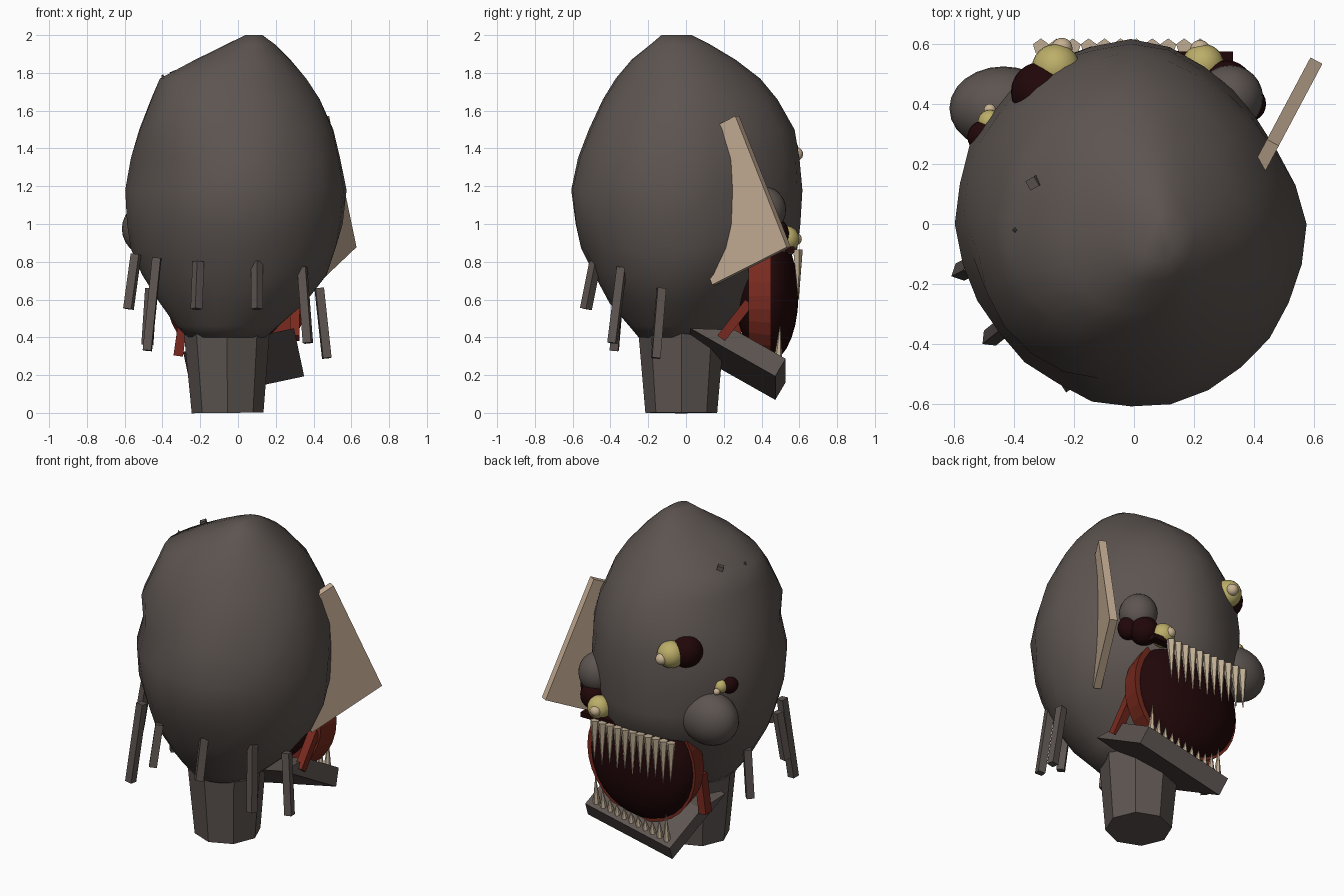
import bpy, bmesh, math, random
from mathutils import Vector, Matrix, Euler

random.seed(4)
if "Cube" in bpy.data.objects:
    bpy.data.objects.remove(bpy.data.objects["Cube"], do_unlink=True)


def material(name, red, green, blue):
    mat = bpy.data.materials.new(name)
    mat.use_nodes = True
    mat.diffuse_color = (red, green, blue, 1)
    mat.node_tree.nodes["Principled BSDF"].inputs["Base Color"].default_value = (red, green, blue, 1)
    return mat


skin = material("grey skin", .108, .089, .081)
wood = material("tan board", .55, .415, .295)
bone = material("tooth bone", .54, .43, .3)
flesh = material("dark mouth red", .015, .002, .0025)
lip = material("brick red", .19, .023, .013)
eye_yellow = material("eye yellow", .5, .42, .14)
pupil_cream = material("pupil cream", .58, .45, .29)


def finish(bm, name, mat, smooth=False):
    bmesh.ops.recalc_face_normals(bm, faces=bm.faces)
    for face in bm.faces:
        face.smooth = smooth
    mesh = bpy.data.meshes.new(name)
    bm.to_mesh(mesh)
    bm.free()
    mesh.materials.append(mat)
    obj = bpy.data.objects.new(name, mesh)
    bpy.context.collection.objects.link(obj)
    return obj


def ball(name, mat, centre, radii):
    bm = bmesh.new()
    bmesh.ops.create_uvsphere(bm, u_segments=24, v_segments=14, radius=1)
    bmesh.ops.transform(bm, matrix=Matrix.LocRotScale(Vector(centre), None, Vector(radii)), verts=bm.verts)
    return finish(bm, name, mat, True)


def box(name, mat, centre, size, angles=(0, 0, 0), wedge=False):
    bm = bmesh.new()
    bmesh.ops.create_cube(bm, size=1)
    if wedge:
        # Slope the rear face forward to a sharp lower edge
        for vert in bm.verts:
            if vert.co.y < 0 < vert.co.z:
                vert.co.y = -.1
    turn = Euler([math.radians(a) for a in angles])
    place = Matrix.LocRotScale(Vector(centre), turn, Vector(size))
    bmesh.ops.transform(bm, matrix=place, verts=bm.verts)
    return finish(bm, name, mat)


def rod(name, mat, start, end, radius_start, radius_end, sides):
    # Straight tapered prism or cone between two points
    start, end = Vector(start), Vector(end)
    bm = bmesh.new()
    bmesh.ops.create_cone(bm, cap_ends=True, segments=sides, radius1=radius_start,
                          radius2=radius_end, depth=(end - start).length)
    turn = (end - start).to_track_quat("Z", "Y")
    bmesh.ops.transform(bm, matrix=Matrix.LocRotScale((start + end) / 2, turn, None), verts=bm.verts)
    return finish(bm, name, mat)


# Head: lofted rings given as height, x range, y range, pressed in along one diagonal
rings = [
    (.4, -.27, .15, -.25, .18), (.46, -.33, .22, -.3, .25),
    (.58, -.42, .36, -.4, .36), (.73, -.51, .48, -.49, .47),
    (.87, -.57, .53, -.55, .59), (1, -.59, .56, -.59, .6),
    (1.18, -.6, .58, -.61, .61), (1.35, -.57, .55, -.57, .6),
    (1.5, -.51, .51, -.52, .57), (1.66, -.45, .44, -.44, .48),
    (1.77, -.4, .37, -.37, .39), (1.87, -.22, .28, -.29, .26),
    (1.95, -.06, .2, -.19, .13), (2, .04, .13, -.13, .03)]
bm = bmesh.new()
segments = 28
diagonal = .66
loops = []
for height, left, right, front, back in rings:
    loop = []
    for i in range(segments):
        turn = math.tau * i / segments
        if math.cos(turn - diagonal) > 0:
            press = .08
        else:
            press = .05 if height < 1.5 else -.08
        swell = 1 - press * max(0, math.cos(2 * (turn - diagonal))) + random.uniform(-.012, .012)
        loop.append(bm.verts.new(((left + right) / 2 + (right - left) / 2 * math.cos(turn) * swell,
                                  (front + back) / 2 + (back - front) / 2 * math.sin(turn) * swell,
                                  height)))
    loops.append(loop)
for low, high in zip(loops, loops[1:]):
    for i in range(segments):
        j = (i + 1) % segments
        bm.faces.new((low[i], low[j], high[j], high[i]))
bm.faces.new(loops[0])
bm.faces.new(loops[-1])
finish(bm, "head", skin, True)

# Neck
rod("neck", skin, (-.055, -.025, 0), (-.06, -.025, .46), .19, .23, 8)

# Nose and lump over the low eye
ball("nose", skin, (-.435, .385, .975), (.18, .14, .16))
ball("brow_lump", skin, (.32, .42, 1.075), (.11, .11, .12))

# Mouth with its lip ring
ball("mouth", flesh, (-.015, .43, .62), (.355, .165, .355))
bm = bmesh.new()
bmesh.ops.create_cone(bm, cap_ends=True, segments=32, radius1=.35, radius2=.375, depth=.12)
place = Matrix.Translation((-.005, .39, .62)) @ Matrix.Rotation(-math.pi / 2, 4, "X")
bmesh.ops.transform(bm, matrix=place, verts=bm.verts)
finish(bm, "lip_ring", lip)
box("upper_gum", flesh, (.2, .55, .865), (.26, .05, .03))

# Jaw hinges
box("hinge_left", lip, (.3, .26, .49), (.05, .05, .24), (-38, 0, 0))
box("hinge_right", lip, (-.3, .26, .42), (.05, .06, .24), (0, 8, 0))

# Slanted jaw and its teeth
jaw_centre, jaw_angles = Vector((.02, .275, .305)), (-30, -12, 0)
box("jaw", skin, jaw_centre, (.6, .52, .11), jaw_angles, wedge=True)
jaw_turn = Euler([math.radians(a) for a in jaw_angles]).to_matrix()
for i in range(11):
    side = i / 5 - 1
    length = .07 + .1 * abs(side) ** 4
    root = jaw_centre + jaw_turn @ Vector((side * .25, .22, .045))
    rod("lower_tooth", bone, root, root + Vector((0, .01, length)), .022, .002, 6)

# Upper teeth
for i in range(11):
    x = -.31 + i * .053
    rod("upper_tooth", bone, (x, .59, .865), (x, .595, .62 - .02 * (i % 2)), .028, .002, 5)

# Eyes: dark socket, yellow ball, cream pupil
eyes = {
    "high": ((-.31, .44, 1.385), .1, (-.26, .52, 1.38), .08, (-.24, .585, 1.37), .035),
    "small": ((-.5, .29, 1.17), .055, (-.48, .34, 1.17), .04, (-.48, .38, 1.15), .02),
    "low": ((.31, .46, .95), .085, (.23, .53, .92), .07, (.22, .58, .92), .033)}
for name, (socket, wide, white, middle, pupil, small) in eyes.items():
    ball(name + "_eye_socket", flesh, socket, (wide, wide, wide))
    ball(name + "_eye", eye_yellow, white, (middle, middle, middle))
    ball(name + "_pupil", pupil_cream, pupil, (small, small, small))
ball("low_eye_corner", flesh, (.38, .4, .97), (.06, .06, .07))

# Ear board
box("ear_board", wood, (.43, .21, 1.125), (.045, .49, .76), (24, 0, -28))

# Quills hanging round the nape
quills = [
    ((-.54, -.14, .84), (-.58, -.16, .55)), ((-.43, -.34, .82), (-.48, -.38, .33)),
    ((-.21, -.48, .8), (-.22, -.53, .55)), ((.1, -.48, .8), (.1, -.53, .55)),
    ((.34, -.34, .77), (.37, -.39, .37)), ((.43, -.13, .66), (.47, -.16, .29)),
    ((-.46, .05, .66), (-.48, .05, .36))]
for start, end in quills:
    rod("quill", skin, start, end, .032, .032, 4)

# Small stubs on the crown
box("crown_stub", skin, (-.33, .14, 1.78), (.035, .035, .06), (0, -20, 30))
rod("crown_thorn", skin, (-.38, -.02, 1.72), (-.4, -.02, 1.79), .03, .004, 4)
